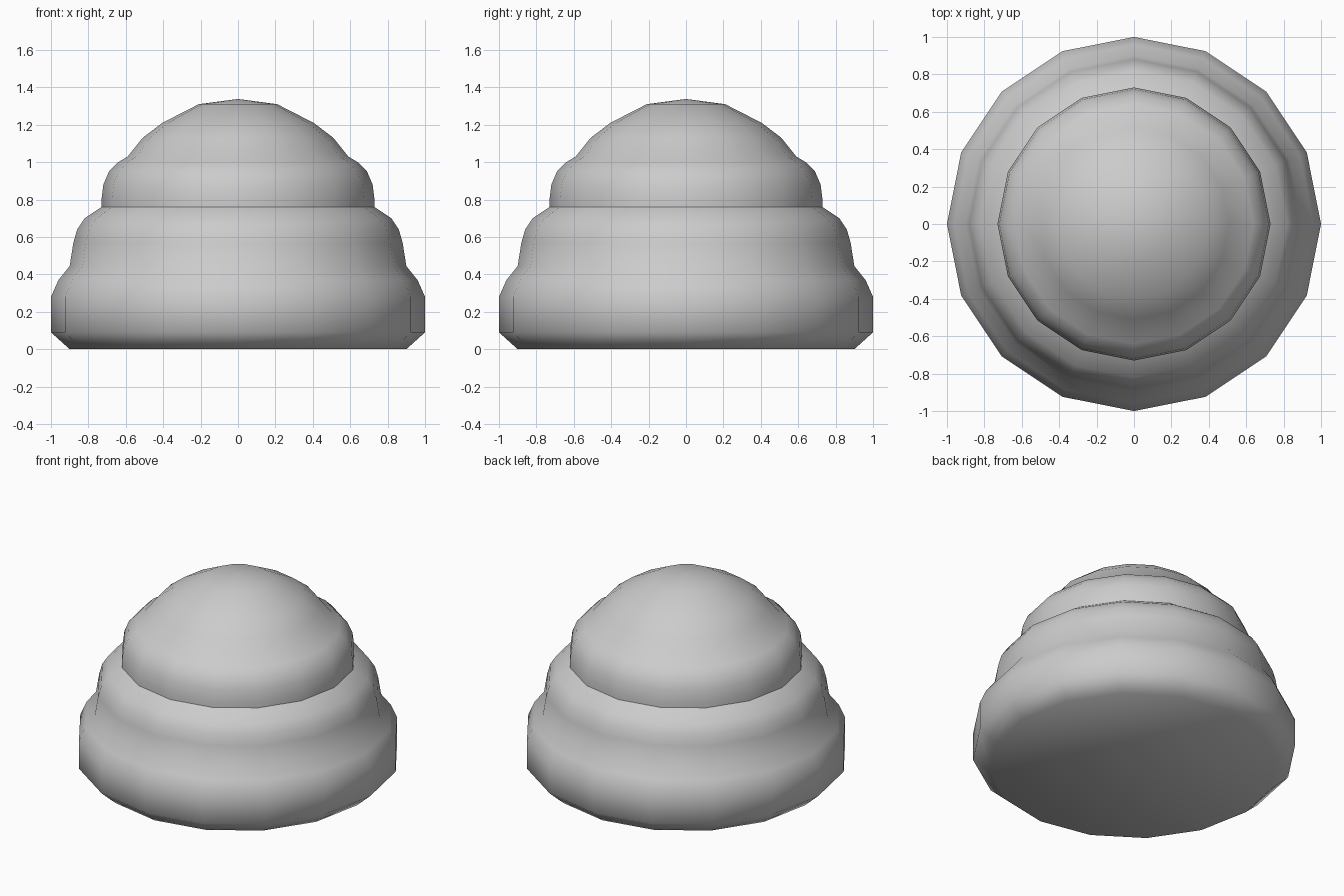
import bpy, bmesh, math

if "Cube" in bpy.data.objects:
    bpy.data.objects.remove(bpy.data.objects["Cube"])

SIDES = 16

# Stacked-ring profile (radius, height) from the base rim to just below the tip
profile = [
    (0.90, 0.00), (1.00, 0.09), (1.00, 0.28), (0.96, 0.37), (0.90, 0.445),   # base tier
    (0.88, 0.57), (0.86, 0.64), (0.82, 0.70), (0.73, 0.76),                  # second tier
    (0.73, 0.80), (0.72, 0.88), (0.69, 0.95), (0.64, 1.00), (0.59, 1.03),    # third tier
    (0.51, 1.13), (0.405, 1.21), (0.21, 1.31),                               # cap
]

bm = bmesh.new()
rings = [[bm.verts.new((r * math.cos(2 * math.pi * i / SIDES),
                        r * math.sin(2 * math.pi * i / SIDES), z))
          for i in range(SIDES)] for r, z in profile]

# Side walls
for low, high in zip(rings, rings[1:]):
    for i in range(SIDES):
        j = (i + 1) % SIDES
        bm.faces.new((low[i], low[j], high[j], high[i]))

# Flat underside and rounded tip
bm.faces.new(rings[0][::-1])
tip = bm.verts.new((0, 0, 1.338))
for i in range(SIDES):
    bm.faces.new((rings[-1][i], rings[-1][(i + 1) % SIDES], tip))

mesh = bpy.data.meshes.new("tiered_dome")
bm.to_mesh(mesh)
bm.free()
dome = bpy.data.objects.new("tiered_dome", mesh)
bpy.context.collection.objects.link(dome)

# Smooth tiers with a crisp crease at the deepest groove
bpy.context.view_layer.objects.active = dome
dome.select_set(True)
bpy.ops.object.shade_smooth_by_angle(angle=math.radians(50))
